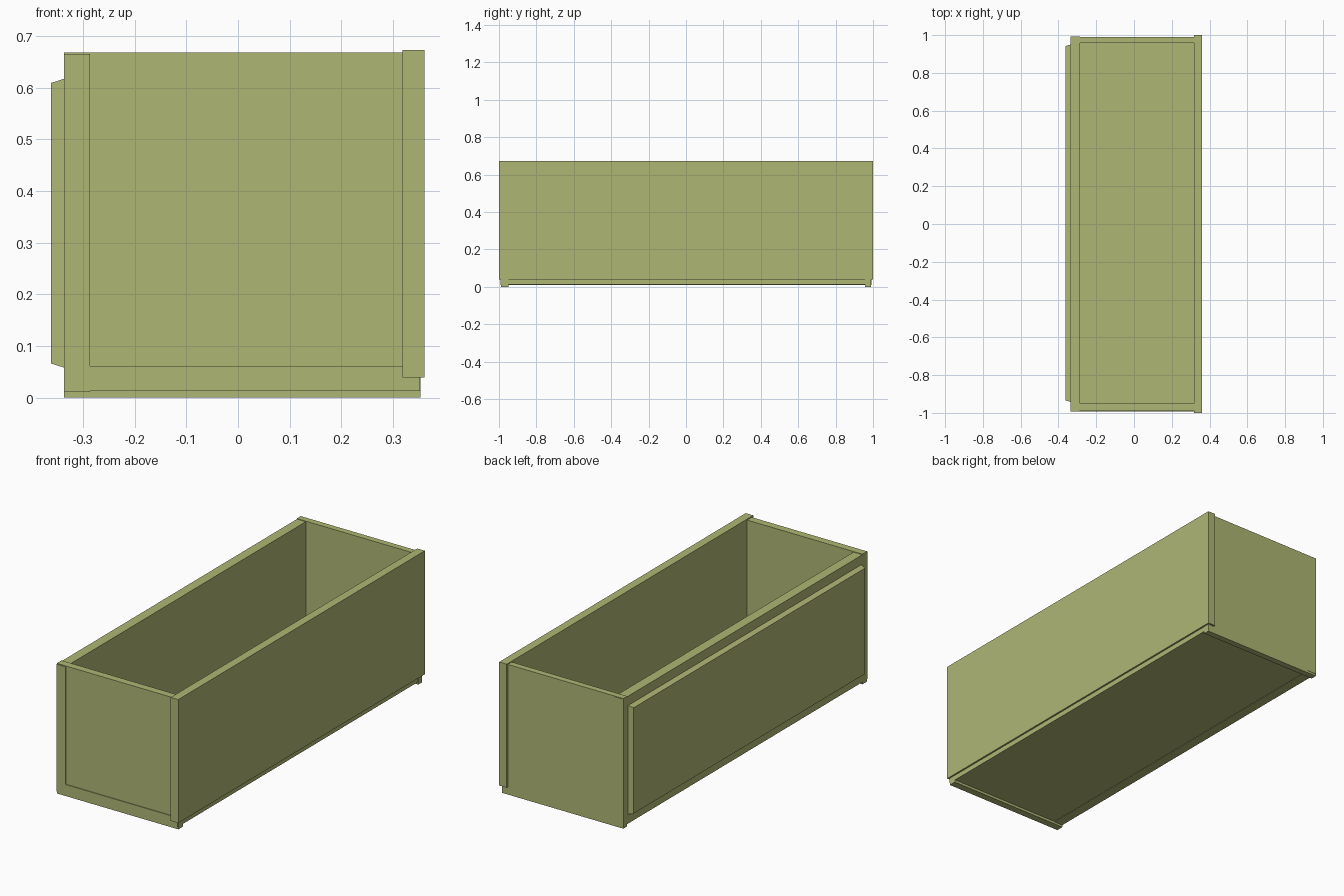
import bpy
import bmesh

default = bpy.data.objects.get("Cube")
if default:
    bpy.data.objects.remove(default, do_unlink=True)

# Single olive paint
paint = bpy.data.materials.new("olive_paint")
paint.use_nodes = True
colour = (0.43, 0.47, 0.175, 1)
paint.diffuse_color = colour
bsdf = next(n for n in paint.node_tree.nodes if n.type == 'BSDF_PRINCIPLED')
bsdf.inputs["Base Color"].default_value = colour


def board(name, xs, ys, zs, taper=0.0):
    """Box between the given limits; taper shrinks its -x face in y and z."""
    bm = bmesh.new()
    bmesh.ops.create_cube(bm, size=1)
    for v in bm.verts:
        inset = taper if v.co.x < 0 else 0.0
        for axis, (low, high) in enumerate((xs, ys, zs)):
            shift = inset if axis else 0.0
            v.co[axis] = low + shift if v.co[axis] < 0 else high - shift
    mesh = bpy.data.meshes.new(name)
    bm.to_mesh(mesh)
    bm.free()
    mesh.materials.append(paint)
    obj = bpy.data.objects.new(name, mesh)
    bpy.context.collection.objects.link(obj)
    return obj


# Drawer floor, raised a little between the end boards
board("floor", (-0.336, 0.352), (-0.992, 0.987), (0.013, 0.061))

# End boards stand on the ground and carry the floor
board("front_end", (-0.337, 0.319), (-0.988, -0.95), (0, 0.668))
board("back_end", (-0.337, 0.319), (0.958, 0.99), (0, 0.668))
for name, ys in (("front_foot", (-0.988, -0.95)), ("back_foot", (0.958, 0.99))):
    board(name, (0.319, 0.353), ys, (0, 0.04))

# Long side walls
board("right_wall", (-0.3365, -0.286), (-0.992, 0.992), (0.011, 0.665))
board("left_wall", (0.318, 0.361), (-1, 1), (0.039, 0.673))

# Tapered raised panel on the outside of the right wall
board("raised_panel", (-0.362, -0.3365), (-0.942, 0.95), (0.058, 0.617), 0.008)
